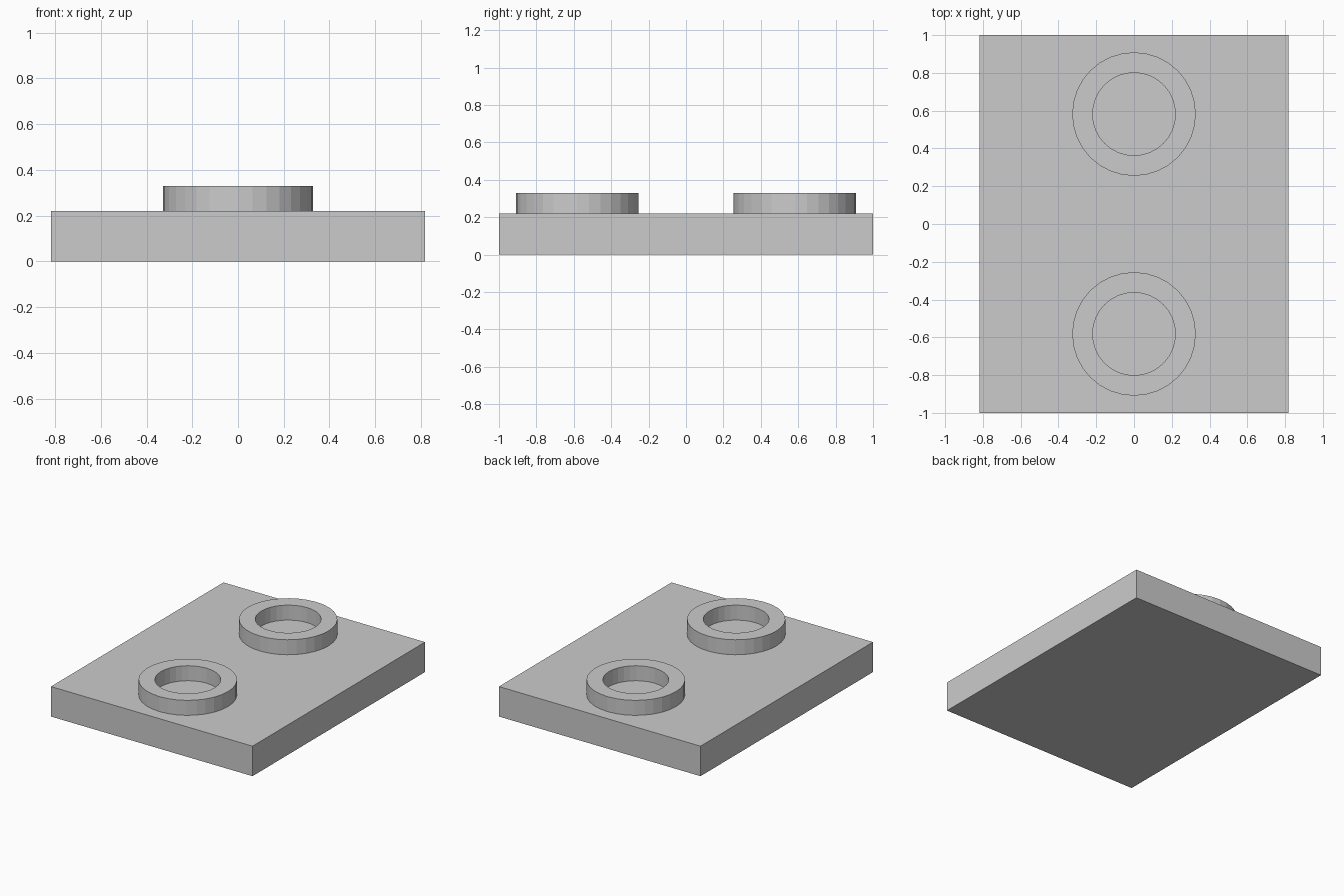
import bpy, bmesh
from math import cos, sin, tau

if "Cube" in bpy.data.objects:
    bpy.data.objects.remove(bpy.data.objects["Cube"])

PLATE_X, PLATE_Y, PLATE_Z = 1.636, 2.0, 0.22
RING_TOP, OUTER, INNER, SIDES = 0.33, 0.327, 0.219, 32


def add_object(name, bm):
    bmesh.ops.recalc_face_normals(bm, faces=bm.faces)
    mesh = bpy.data.meshes.new(name)
    bm.to_mesh(mesh)
    bm.free()
    obj = bpy.data.objects.new(name, mesh)
    bpy.context.collection.objects.link(obj)
    return obj


def add_plate():
    bm = bmesh.new()
    bmesh.ops.create_cube(bm, size=1)
    bmesh.ops.scale(bm, vec=(PLATE_X, PLATE_Y, PLATE_Z), verts=bm.verts)
    bmesh.ops.translate(bm, vec=(0, 0, PLATE_Z / 2), verts=bm.verts)
    add_object("base_plate", bm)


def add_ring(name, y):
    # rectangular wall profile revolved around the ring's axis
    profile = [(OUTER, PLATE_Z), (OUTER, RING_TOP), (INNER, RING_TOP), (INNER, PLATE_Z)]
    bm = bmesh.new()
    loops = [[bm.verts.new((r * cos(tau * i / SIDES), y + r * sin(tau * i / SIDES), z))
              for i in range(SIDES)] for r, z in profile]
    for k, a in enumerate(loops):
        b = loops[(k + 1) % len(loops)]
        for i in range(SIDES):
            j = (i + 1) % SIDES
            bm.faces.new((a[i], a[j], b[j], b[i]))
    add_object(name, bm)


# Flat rectangular base
add_plate()

# Two hollow round studs along the centre line
add_ring("front_ring_stud", -0.582)
add_ring("back_ring_stud", 0.582)
